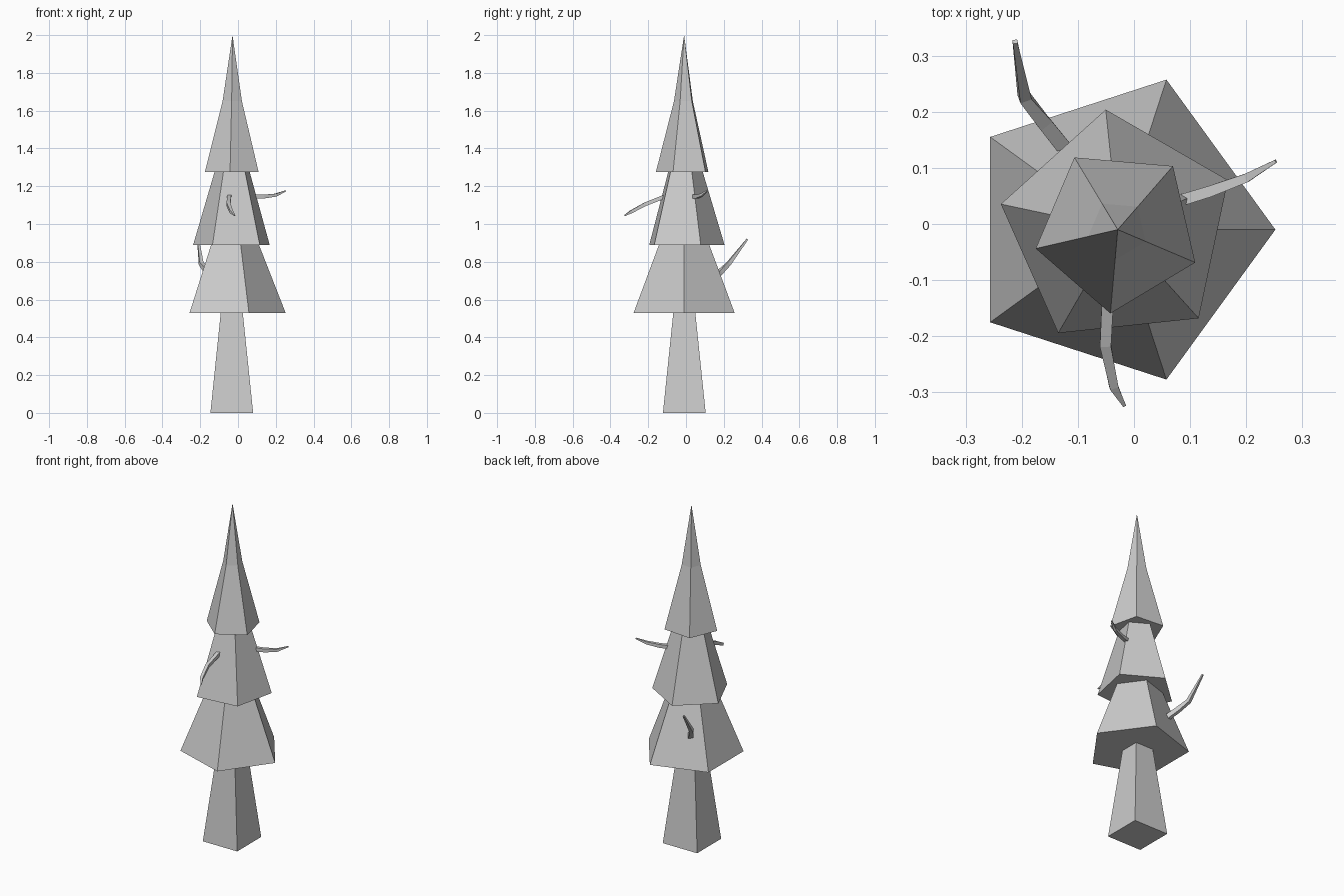
import bpy, bmesh, math
from mathutils import Vector

cube = bpy.data.objects.get("Cube")
if cube:
    bpy.data.objects.remove(cube)

GREY = (0.6, 0.6, 0.6, 1)
mat = bpy.data.materials.new("plain grey")
mat.use_nodes = True
mat.diffuse_color = GREY
mat.node_tree.nodes["Principled BSDF"].inputs["Base Color"].default_value = GREY


def ring(bm, centre, radius, sides, turn, u=Vector((1, 0, 0)), v=Vector((0, 1, 0))):
    """Regular polygon of vertices in the plane u, v."""
    angles = [turn + math.tau * i / sides for i in range(sides)]
    return [bm.verts.new(centre + radius * (math.cos(a) * u + math.sin(a) * v)) for a in angles]


def loft(name, bm, rings):
    """Skin the rings, cap both ends and make a flat shaded object."""
    for low, high in zip(rings, rings[1:]):
        n = len(low)
        for i in range(n):
            j = (i + 1) % n
            bm.faces.new((low[i], low[j], high[j], high[i]))
    bm.faces.new(rings[0][::-1])
    bm.faces.new(rings[-1])
    bmesh.ops.remove_doubles(bm, verts=bm.verts, dist=0.0001)
    bmesh.ops.recalc_face_normals(bm, faces=bm.faces)
    mesh = bpy.data.meshes.new(name)
    bm.to_mesh(mesh)
    bm.free()
    mesh.materials.append(mat)
    obj = bpy.data.objects.new(name, mesh)
    bpy.context.collection.objects.link(obj)


def column(name, x, y, sides, degrees, profile):
    """Upright tapered prism from (radius, height) pairs."""
    bm = bmesh.new()
    loft(name, bm, [ring(bm, Vector((x, y, z)), r, sides, math.radians(degrees))
                    for r, z in profile])


def branch(name, path, radii):
    """Bent, tapering four-sided twig along a path."""
    bm = bmesh.new()
    pts = [Vector(p) for p in path]
    rings = []
    for i, p in enumerate(pts):
        along = (pts[min(i + 1, len(pts) - 1)] - pts[max(i - 1, 0)]).normalized()
        u = along.cross(Vector((0, 0, 1))).normalized()
        rings.append(ring(bm, p, radii[i], 4, math.pi / 4, u, u.cross(along)))
    loft(name, bm, rings)


# Square trunk
column("trunk", -0.033, -0.009, 4, 45, [(0.16, 0), (0.081, 0.54)])

# Three five-sided foliage tiers, each twisted against the one below
column("lower_foliage", -0.029, -0.01, 5, 0, [(0.281, 0.53), (0.138, 0.895)])
column("middle_foliage", -0.028, -0.009, 5, 24, [(0.214, 0.89), (0.097, 1.28)])
column("top_foliage", -0.029, -0.01, 5, 49, [(0.15, 1.275), (0.054, 1.65), (0.0, 2.0)])

# Bare twigs
taper = (0.015, 0.014, 0.011, 0.004)
branch("left_branch", [(0.06, 0.035, 1.145), (0.135, 0.058, 1.145),
                       (0.2, 0.082, 1.153), (0.253, 0.112, 1.176)], taper)
branch("front_branch", [(-0.045, -0.1, 1.15), (-0.051, -0.215, 1.105),
                        (-0.036, -0.29, 1.065), (-0.017, -0.324, 1.045)], taper)
branch("back_branch", [(-0.12, 0.13, 0.7), (-0.16, 0.18, 0.745),
                       (-0.195, 0.226, 0.79), (-0.212, 0.325, 0.92)], (0.019, 0.018, 0.015, 0.006))
